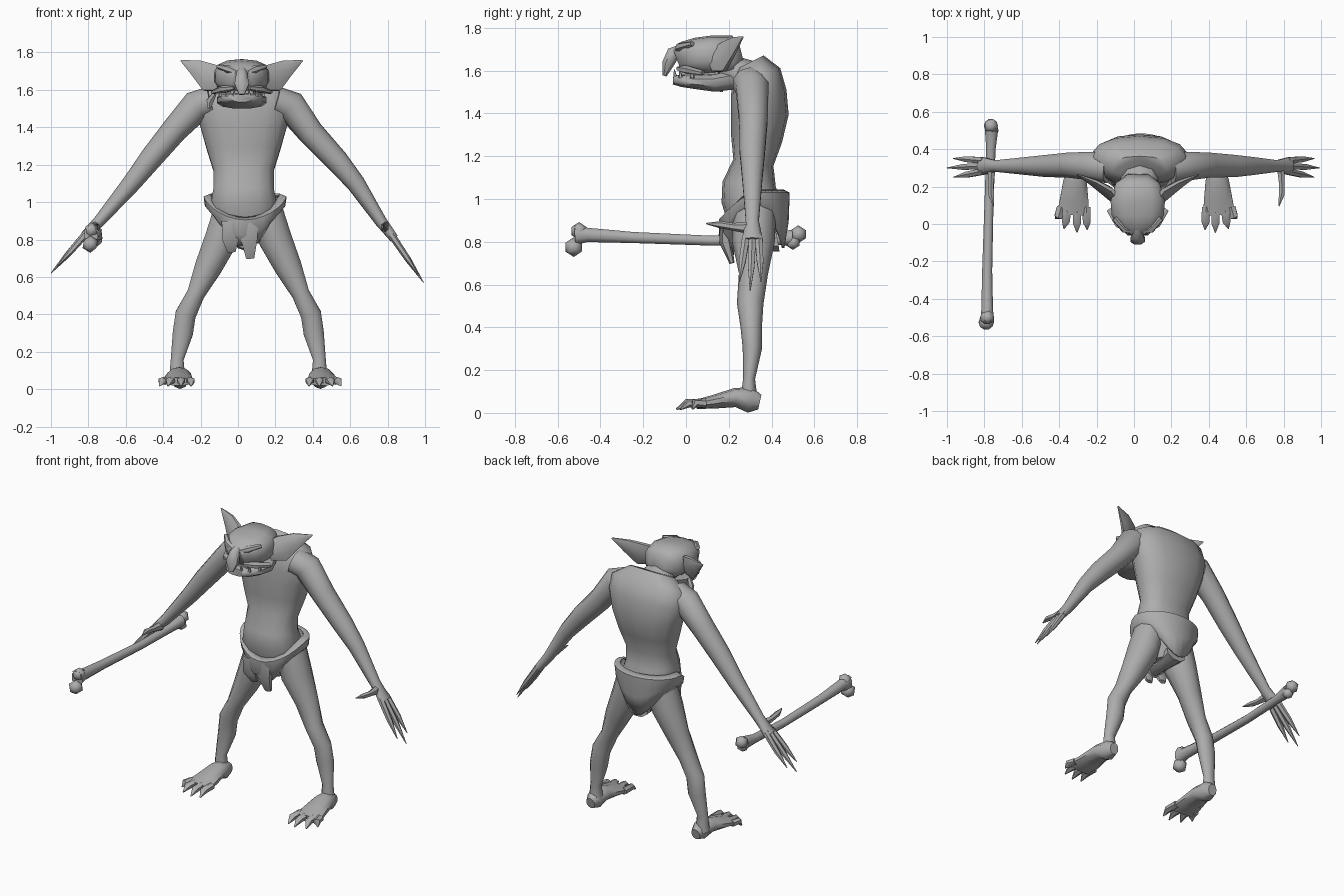
import bpy, bmesh, math
from mathutils import Vector

skin = bpy.data.materials.new("grey")
skin.diffuse_color = (0.42, 0.42, 0.42, 1)
X, Y = Vector((1, 0, 0)), Vector((0, 1, 0))


def finish(name, bm, angle=50):
    bmesh.ops.recalc_face_normals(bm, faces=bm.faces)
    me = bpy.data.meshes.new(name)
    bm.to_mesh(me)
    bm.free()
    ob = bpy.data.objects.new(name, me)
    bpy.context.collection.objects.link(ob)
    me.materials.append(skin)
    bpy.ops.object.select_all(action='DESELECT')
    ob.select_set(True)
    bpy.context.view_layer.objects.active = ob
    bpy.ops.object.shade_smooth_by_angle(angle=math.radians(angle))
    return ob


def tube(name, path, ref=X, n=8, p=1.0):
    """Loft through (x, y, z, half width along ref, other half width)."""
    bm = bmesh.new()
    pts = [Vector(q[:3]) for q in path]
    rows = []
    for i, q in enumerate(path):
        t = (pts[min(i + 1, len(pts) - 1)] - pts[max(i - 1, 0)]).normalized()
        u = (ref - t * ref.dot(t)).normalized()
        v = t.cross(u)
        row = []
        for k in range(n):
            a = 2 * math.pi * (k + 0.5) / n
            c, s = math.cos(a), math.sin(a)
            c = math.copysign(abs(c) ** p, c)
            s = math.copysign(abs(s) ** p, s)
            row.append(bm.verts.new(pts[i] + u * q[3] * c + v * q[4] * s))
        rows.append(row)
    for r0, r1 in zip(rows, rows[1:]):
        for k in range(n):
            j = (k + 1) % n
            bm.faces.new((r0[k], r0[j], r1[j], r1[k]))
    bm.faces.new(rows[0])
    bm.faces.new(rows[-1])
    return finish(name, bm)


# torso: hips, belly, narrow waist, ribcage and hunched shoulders
tube("torso", [
    (.04, .32, .78, .08, .08), (.04, .32, .88, .16, .12), (.03, .30, 1.0, .18, .135),
    (.03, .295, 1.07, .165, .125), (.03, .315, 1.17, .165, .095), (.03, .33, 1.28, .20, .12),
    (.03, .345, 1.40, .235, .135), (.03, .34, 1.50, .265, .13), (.03, .33, 1.58, .25, .115),
    (.03, .30, 1.64, .15, .07)], n=14, p=.85)
tube("neck", [(.03, .36, 1.55, .13, .08), (.03, .27, 1.58, .11, .075), (.02, .15, 1.62, .09, .07)], n=10)

# head: skull with flat crown, separate lower jaw
tube("skull", [
    (.02, .26, 1.68, .06, .05), (.02, .22, 1.67, .12, .095), (.02, .12, 1.672, .148, .092),
    (.02, .05, 1.668, .142, .086), (.02, 0, 1.66, .115, .078), (.02, -.04, 1.645, .06, .055)], n=14, p=.75)
tube("jaw", [
    (.02, .22, 1.56, .10, .05), (.02, .13, 1.545, .135, .045), (.02, .05, 1.548, .125, .036),
    (.02, -.02, 1.553, .095, .03), (.02, -.06, 1.557, .055, .022)], n=12, p=.75)
tube("mouth", [(.02, .15, 1.59, .10, .03), (.02, -.02, 1.59, .065, .03)])
tube("nose", [(.02, -.01, 1.71, .025, .02), (.02, -.06, 1.68, .032, .035),
              (.02, -.085, 1.63, .042, .03), (.02, -.10, 1.575, .015, .01)])
for s, side in ((-1, "left"), (1, "right")):
    tube(side + "_brow", [(.02 + s * .02, -.04, 1.69, .015, .012), (.02 + s * .07, -.03, 1.71, .02, .022),
                          (.02 + s * .125, .03, 1.725, .015, .012)], Y, 6)
    tube(side + "_cheek", [(.02 + s * .04, -.03, 1.61, .02, .012), (.02 + s * .10, 0, 1.605, .025, .02),
                           (.02 + s * .15, .08, 1.59, .02, .012)], Y, 6)
    # broad pointed ears swept outwards and back
    tube(side + "_ear", [(.02 + s * .11, .13, 1.65, .03, .06), (.02 + s * .17, .18, 1.665, .025, .082),
                         (.02 + s * .24, .225, 1.715, .018, .05), (.02 + s * .325, .265, 1.757, .004, .004)], Y)
    for i, (dx, y) in enumerate(((.04, -.05), (.08, -.025), (.115, .03))):
        tube(f"{side}_tooth_{i}", [(.02 + s * dx, y, 1.565, .011, .011), (.02 + s * dx, y - .004, 1.605, .002, .002)], n=5)
tube("ear_ring", [(-.125, .15, 1.58, .012, .012), (-.15, .165, 1.54, .022, .018), (-.155, .165, 1.50, .008, .008)], n=6)

# arms: centre line in x and z, shared thickness along y and across
WIDTHS = [(.30, .085, .08), (.31, .08, .085), (.315, .07, .07), (.31, .062, .062),
          (.31, .05, .05), (.31, .032, .032), (.31, .052, .024)]
ARMS = {
    "left": [(-.14, 1.54), (-.22, 1.515), (-.34, 1.385), (-.46, 1.24), (-.57, 1.10), (-.74, .90), (-.82, .82)],
    "right": [(.20, 1.54), (.28, 1.515), (.39, 1.37), (.53, 1.22), (.63, 1.10), (.765, .895), (.835, .805)]}
TIPS = {"left": (-1.0, .62), "right": (.992, .57)}
for side, line in ARMS.items():
    s = -1 if side == "left" else 1
    tube(side + "_arm", [(x, y, z, a, b) for (x, z), (y, a, b) in zip(line, WIDTHS)], Y, 10)
    px, pz = line[-1]
    tx, tz = TIPS[side]
    for i, dy in enumerate((-.036, 0, .036)):
        k = 1 - abs(dy) * 5
        ex, ez = px + (tx - px) * k, pz + (tz - pz) * k
        tube(f"{side}_finger_{i}", [
            (px - s * .015, .31 + dy * .8, pz + .02, .02, .02),
            ((px + ex) / 2, .305 + dy * 1.15, (pz + ez) / 2, .018, .016),
            (ex, .30 + dy * 1.4, ez, .002, .002)], Y, 6)
    wx = line[5][0] + s * .02
    tube(side + "_thumb", [(wx, .30, .865, .024, .03), (wx + s * .005, .22, .87, .017, .018),
                           (wx + s * .005, .16, .88, .018, .017), (wx - s * .01, .095, .885, .003, .003)], n=6)

# legs and clawed feet
for s, side in ((-1, "left"), (1, "right")):
    c = .055
    tube(side + "_leg", [
        (c + s * .10, .32, .95, .09, .10), (c + s * .145, .315, .80, .093, .10),
        (c + s * .215, .315, .65, .076, .068), (c + s * .28, .30, .51, .05, .062),
        (c + s * .335, .305, .40, .058, .05), (c + s * .35, .31, .30, .057, .045),
        (c + s * .38, .295, .16, .036, .028), (c + s * .38, .295, .06, .045, .04)], n=10)
    c = .065
    tube(side + "_foot", [
        (c + s * .375, .345, .05, .03, .035), (c + s * .375, .30, .06, .05, .06),
        (c + s * .38, .23, .072, .066, .045), (c + s * .385, .13, .052, .08, .032),
        (c + s * .39, .05, .04, .09, .022)], n=10)
    for i, (x0, x1, y1) in enumerate(((.32, .315, -.03), (.37, .37, -.045), (.42, .44, -.025), (.455, .485, .03))):
        tube(f"{side}_toe_{i}", [
            (c + s * x0, .09, .045, .026, .022), (c + s * (x0 + x1) / 2, (.05 + y1) / 2, .045, .024, .02),
            (c + s * x1, y1, .017, .003, .004)], n=6)

# loincloth: a wrapped band, high at the hips, deep at front and back
bm = bmesh.new()
N = 28
rows = [[] for _ in range(4)]
for k in range(N):
    a = 2 * math.pi * k / N
    ca, sa = math.cos(a), math.sin(a)
    front, depth = max(0, -sa), abs(sa) ** 3
    top = 1.045 - .125 * front ** 1.5
    low = .925 - (.185 if sa < 0 else .155) * depth
    fold = .012 * math.cos(a * 7) * front
    for row, (rx, ry, z) in zip(rows, (
            (.185, .135, top), (.222, .165, top - .015),
            (.215, .16 + fold, (top * .45 + low * .55)), (.17, .14 - .03 * front + fold, low))):
        row.append(bm.verts.new((.038 + rx * ca, .32 + ry * sa, z)))
for r0, r1 in zip(rows, rows[1:]):
    for k in range(N):
        j = (k + 1) % N
        bm.faces.new((r0[k], r0[j], r1[j], r1[k]))
cloth = finish("loincloth", bm)
solid = cloth.modifiers.new("thickness", 'SOLIDIFY')
solid.thickness = .012
tube("crotch_cloth", [(.04, .20, .80, .06, .05), (.04, .30, .78, .045, .03), (.04, .43, .80, .07, .05)])
for i, (x, z) in enumerate(((-.04, .735), (.06, .70))):
    tube(f"front_fold_{i}", [(x, .185, .90, .055, .025), (x, .185, .80, .05, .03), (x + .005, .215, z, .025, .012)], n=6)

# bone club held in the left hand, two knuckles at each end
tube("bone_shaft", [
    (-.785, -.52, .83, .04, .05), (-.785, -.46, .832, .034, .036), (-.785, -.25, .82, .029, .028),
    (-.775, .12, .805, .026, .025), (-.765, .40, .81, .027, .028), (-.762, .50, .82, .038, .04)], n=8)
for i, (x, y, z, r) in enumerate(((-.785, -.50, .85, .042), (-.79, -.525, .775, .046),
                                  (-.765, .525, .835, .042), (-.755, .50, .797, .035))):
    bm = bmesh.new()
    bmesh.ops.create_icosphere(bm, subdivisions=1, radius=r)
    bmesh.ops.translate(bm, verts=bm.verts, vec=(x, y, z))
    finish(f"bone_knuckle_{i}", bm)
